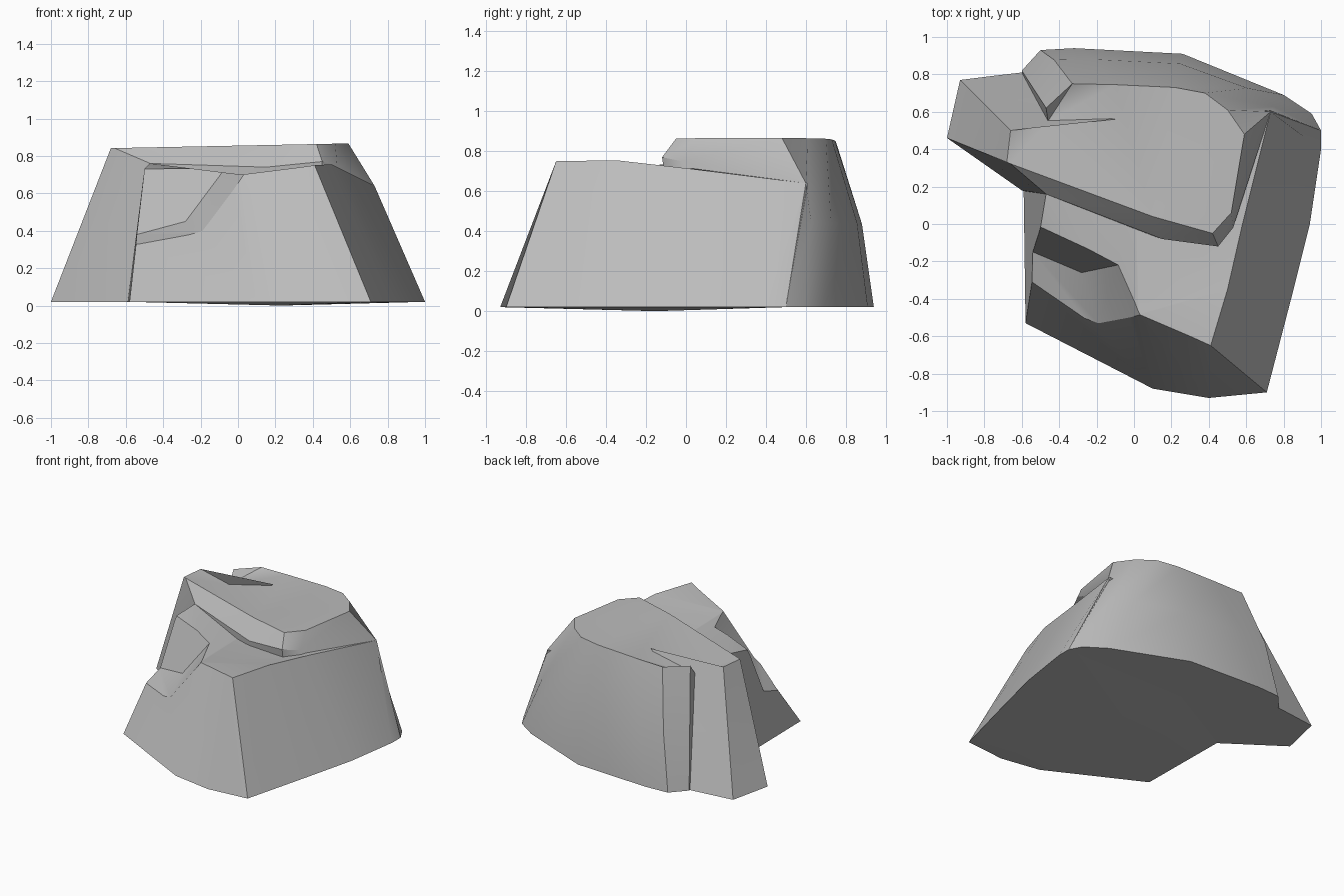
import bpy
import bmesh
from math import radians
from mathutils import Vector

GROUND = .02

default_cube = bpy.data.objects.get("Cube")
if default_cube:
    bpy.data.objects.remove(default_cube, do_unlink=True)

# One plain stone colour
stone = bpy.data.materials.new("grey_stone")
stone.use_nodes = True
stone.diffuse_color = (.5, .5, .5, 1)
stone.node_tree.nodes["Principled BSDF"].inputs["Base Color"].default_value = stone.diffuse_color


def flat_ring(outline, height=GROUND):
    """Lay a plan outline at one height."""
    return [Vector((x, y, height)) for x, y in outline]


def loft(name, rings, belly=False):
    """Bridge equally long closed rings from bottom to top and cap both ends."""
    bm = bmesh.new()
    layers = [[bm.verts.new(point) for point in ring] for ring in rings]
    for lower, upper in zip(layers, layers[1:]):
        for i in range(len(lower)):
            bm.faces.new((lower[i - 1], lower[i], upper[i], upper[i - 1]))
    underside = bm.faces.new(reversed(layers[0]))
    crown = bm.faces.new(layers[-1])
    if belly:
        # The underside bulges slightly so the rock rests on its middle
        centre = bmesh.ops.poke(bm, faces=[underside])["verts"][0]
        centre.co.z = 0
    bmesh.ops.triangulate(bm, faces=[crown])
    bmesh.ops.recalc_face_normals(bm, faces=bm.faces)
    mesh = bpy.data.meshes.new(name)
    bm.to_mesh(mesh)
    bm.free()
    mesh.materials.append(stone)
    obj = bpy.data.objects.new(name, mesh)
    bpy.context.collection.objects.link(obj)
    return obj


def carve(target, cutter):
    """Subtract the cutter, keep the result and discard the cutter."""
    modifier = target.modifiers.new("carve", "BOOLEAN")
    modifier.operation = "DIFFERENCE"
    modifier.solver = "EXACT"
    modifier.object = cutter
    cutter.hide_render = True
    depsgraph = bpy.context.evaluated_depsgraph_get()
    result = bpy.data.meshes.new_from_object(target.evaluated_get(depsgraph))
    target.modifiers.clear()
    target.data = result
    bpy.data.objects.remove(cutter, do_unlink=True)


# Lower ledge: the broad front shelf with sloping front and left-hand cliffs
ledge_foot = flat_ring([
    (-.59, .18), (-.58, -.53), (.1, -.88), (.4, -.93), (.71, -.9),
    (.84, -.4), (.94, 0), (1, .4), (1, .5), (0, .5),
])
ledge_rim = [
    (-.47, .16, .76), (-.5, -.02, .73), (.02, -.48, .7), (.3, -.6, .735),
    (.41, -.65, .75), (.5, -.35, .755), (.58, 0, .715), (.73, .6, .64),
    (.72, .61, .64), (0, .5, .7),
]
lower_ledge = loft("lower_ledge", [ledge_foot, ledge_rim], belly=True)

# Broken step in the front corner of the ledge
step_floor = [(-.28, -.26, .45), (-.8, -.04, .31), (-.8, -.74, .14), (-.12, -.74, .36)]
step_top = flat_ring([(.1, -.18), (-.8, .24), (-.8, -.74), (.32, -.7)], .96)
carve(lower_ledge, loft("step_cutter", [step_floor, step_top]))

# Upper block: front wall, rounded back cliff, and side spur behind a cleft
spur = slice(0, 2)
block_foot = flat_ring([
    (-.93, .77), (-1, .46), (-.6, .18), (.15, 0), (.45, 0), (.55, .05),
    (1, .5), (.95, .59), (.8, .69), (.26, .91), (-.32, .94), (-.5, .93),
    (-.6, .82), (-.6, .81), (-.77, .79),
])
crown_plan = [
    (-.66, .5), (-.68, .33), (-.66, .322), (.1, .04), (.42, -.05), (.52, .06),
    (.59, .48), (.5, .61), (.38, .7), (.22, .73), (-.1, .745), (-.33, .75),
    (-.47, .62), (-.46, .55), (-.1, .56),
]
# The crown rises gently to one side, with a dip at the mouth of the cleft
block_crown = [Vector((x, y, .855 + .02 * x)) for x, y in crown_plan]
cleft_mouth = block_crown[-2]
cleft_mouth.z = .76

# Half-way ring: the back bulges outward, the spur and cleft stay straight
block_waist = [foot.lerp(top, .5) for foot, top in zip(block_foot, block_crown)]
for point in block_waist[7:12]:
    point.x *= 1.03
    point.y *= 1.045
# The cleft runs straight down between the spur and the back cliff
block_waist[-1] = block_waist[-2].lerp(block_waist[0], .4)
# Foot of the front wall where it meets the ledge
block_waist[2:7] = [
    Vector(point) for point in (
        (-.47, .16, .76), (.15, -.08, .74), (.45, -.12, .77),
        (.53, -.02, .75), (.73, .6, .64),
    )
]
upper_block = loft("upper_block", [block_foot, block_waist, block_crown])

# Soft weathered faces with crisp broken edges
bpy.ops.object.select_all(action="DESELECT")
for part in (lower_ledge, upper_block):
    part.select_set(True)
    bpy.context.view_layer.objects.active = part
bpy.ops.object.shade_smooth_by_angle(angle=radians(30))
